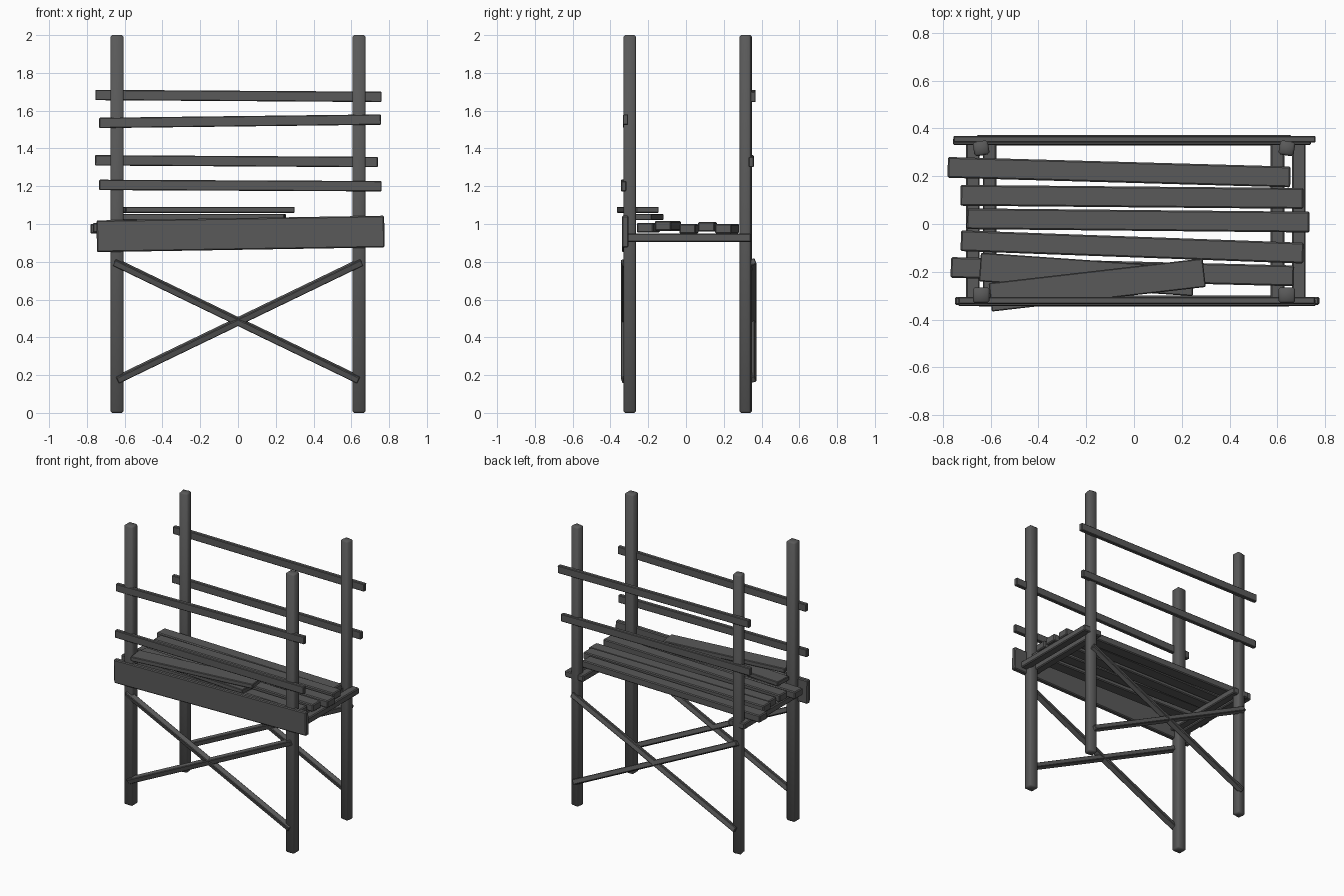
import bpy, bmesh, math
from mathutils import Vector, Matrix

if "Cube" in bpy.data.objects:
    bpy.data.objects.remove(bpy.data.objects["Cube"])

wood = bpy.data.materials.new("dark grey wood")
wood.diffuse_color = (0.1, 0.1, 0.1, 1)
wood.use_nodes = True
wood.node_tree.nodes["Principled BSDF"].inputs["Base Color"].default_value = wood.diffuse_color


def bar(name, p0, p1, w, h, roll=0, bevel=0.006, smooth=False):
    """Chamfered timber from p0 to p1; w is sideways, h is upright."""
    p0, p1 = Vector(p0), Vector(p1)
    d = (p1 - p0).normalized()
    up = Vector((0, 1, 0)) if abs(d.z) > 0.9 else Vector((0, 0, 1))
    side = up.cross(d).normalized()
    up = d.cross(side)
    rot = Matrix((d, side, up)).transposed().to_4x4()
    bm = bmesh.new()
    bmesh.ops.create_cube(bm, size=1)
    bmesh.ops.scale(bm, vec=((p1 - p0).length, w, h), verts=bm.verts)
    bmesh.ops.bevel(bm, geom=bm.edges[:], offset=bevel, segments=1, affect='EDGES')
    bm.transform(Matrix.Translation((p0 + p1) / 2) @ rot
                 @ Matrix.Rotation(math.radians(roll), 4, 'X'))
    for f in bm.faces:
        f.smooth = smooth
    me = bpy.data.meshes.new(name)
    bm.to_mesh(me)
    bm.free()
    me.materials.append(wood)
    ob = bpy.data.objects.new(name, me)
    bpy.context.collection.objects.link(ob)
    return ob


# corner posts, the rear pair slightly twisted
for s in (-1, 1):
    bar("front_post", (s * 0.64, -0.298, 0), (s * 0.64, -0.298, 2), 0.07, 0.066,
        0, 0.009, True)
    bar("back_post", (s * 0.64, 0.317, 0), (s * 0.64, 0.317, 2), 0.064, 0.06,
        -9 * s, 0.009, True)

# crossed braces on front and back
for name, y, t in (("front_brace", -0.322, 0.04), ("back_brace", 0.35, 0.038)):
    for s in (-1, 1):
        bar(name, (-0.64 * s, y, 0.175), (0.655 * s, y, 0.8), t, 0.036, 18 * s, 0.004)

# guard rails: y, left x, left z, right x, right z
for name, y, x0, z0, x1, z1 in (
        ("back_top_rail", 0.355, -0.755, 1.683, 0.76, 1.673),
        ("front_top_rail", -0.32, -0.735, 1.535, 0.757, 1.553),
        ("back_lower_rail", 0.345, -0.757, 1.337, 0.74, 1.328),
        ("front_lower_rail", -0.33, -0.735, 1.207, 0.76, 1.2)):
    bar(name, (x0, y, z0), (x1, y, z1), 0.028, 0.055, 0, 0.004)

# front board
bar("front_board", (-0.748, -0.322, 0.935), (0.775, -0.322, 0.96), 0.034, 0.168)

# bearers either side of the posts
for x in (-0.675, -0.604, 0.6, 0.69):
    bar("bearer", (x, -0.33, 0.927), (x, 0.345, 0.927), 0.058, 0.045)

# deck planks: left x, left y, right x, right y, centre z
for x0, y0, x1, y1, z in (
        (-0.78, 0.237, 0.655, 0.197, 0.975),
        (-0.727, 0.12, 0.71, 0.107, 0.985),
        (-0.7, 0.022, 0.735, 0.008, 0.975),
        (-0.725, -0.07, 0.71, -0.122, 0.99),
        (-0.767, -0.182, 0.67, -0.217, 0.98)):
    bar("deck_plank", (x0, y0, z), (x1, y1, z), 0.087, 0.052)

# loose planks lying on the deck
bar("loose_plank_lower", (-0.645, -0.18, 1.037), (0.25, -0.242, 1.037), 0.12, 0.032, 0, 0.004)
bar("loose_plank_upper", (-0.602, -0.307, 1.075), (0.294, -0.204, 1.075), 0.12, 0.032, 0, 0.004)
